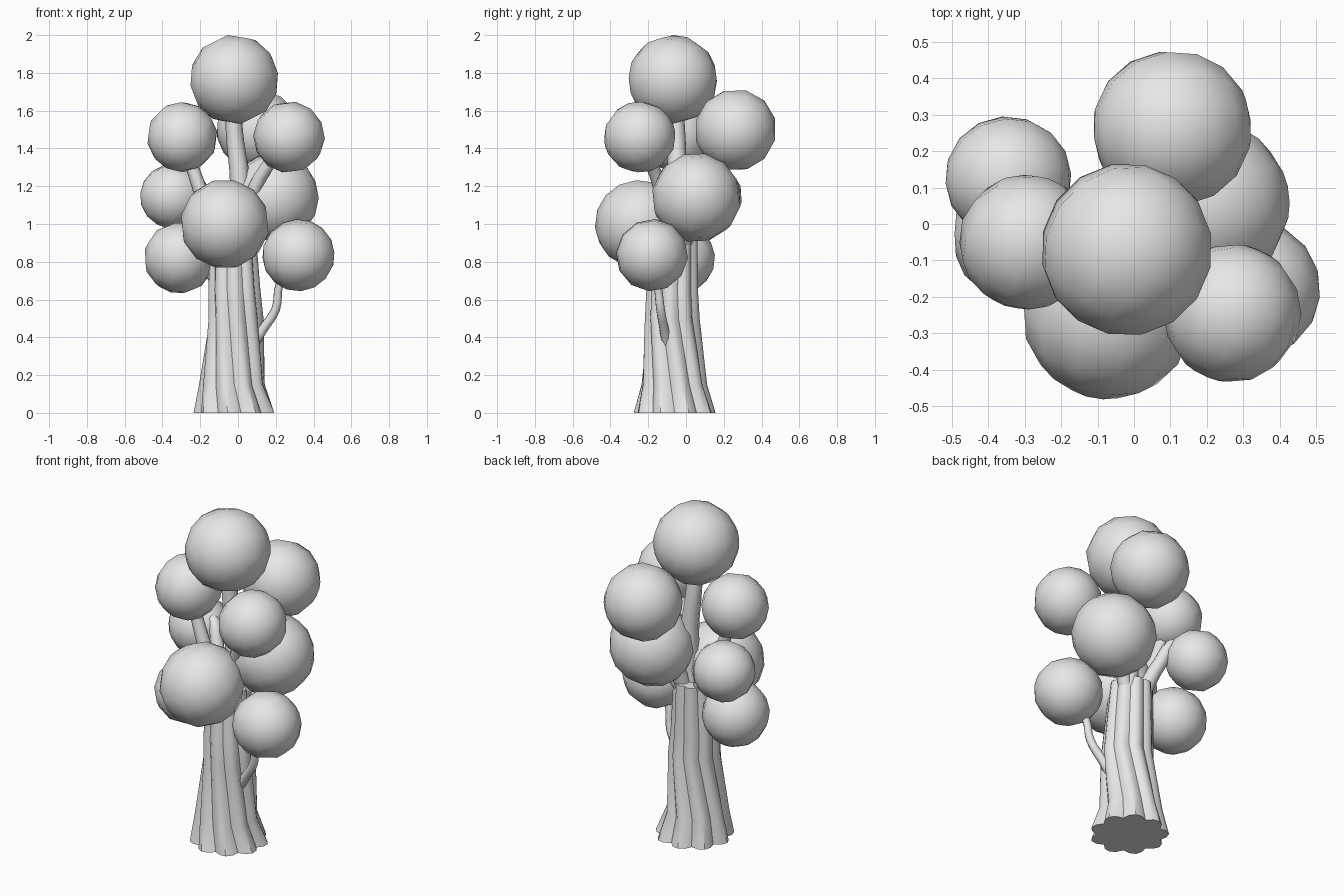
import bpy, bmesh, math, random
from mathutils import Euler, Matrix, Vector

random.seed(4)
cube = bpy.data.objects.get("Cube")
if cube:
    bpy.data.objects.remove(cube, do_unlink=True)

grey = bpy.data.materials.new("plain_grey")
grey.use_nodes = True
grey.diffuse_color = (0.8, 0.8, 0.8, 1)
grey.node_tree.nodes["Principled BSDF"].inputs["Base Color"].default_value = (0.8, 0.8, 0.8, 1)


def select_only(obj):
    bpy.ops.object.select_all(action='DESELECT')
    obj.select_set(True)
    bpy.context.view_layer.objects.active = obj


def mesh_object(name, bm, angle):
    mesh = bpy.data.meshes.new(name)
    bm.to_mesh(mesh)
    bm.free()
    mesh.materials.append(grey)
    obj = bpy.data.objects.new(name, mesh)
    bpy.context.collection.objects.link(obj)
    select_only(obj)
    bpy.ops.object.shade_smooth_by_angle(angle=math.radians(angle))
    return obj


def foliage(name, centre, radius):
    """Low-poly smooth ball, turned at random."""
    bm = bmesh.new()
    turn = Euler([random.uniform(0, math.tau) for _ in range(3)]).to_matrix().to_4x4()
    bmesh.ops.create_uvsphere(bm, u_segments=12, v_segments=8, radius=radius * 1.01,
                              matrix=Matrix.Translation(centre) @ turn)
    mesh_object(name, bm, 60)


def branch(name, points, thick, thin):
    """Tapered bent tube through the points."""
    curve = bpy.data.curves.new(name, 'CURVE')
    curve.dimensions = '3D'
    curve.bevel_depth = 1
    curve.bevel_resolution = 2
    curve.resolution_u = 4
    curve.use_fill_caps = True
    spline = curve.splines.new('BEZIER')
    spline.bezier_points.add(len(points) - 1)
    for i, (knot, p) in enumerate(zip(spline.bezier_points, points)):
        knot.co = p
        knot.handle_left_type = knot.handle_right_type = 'AUTO'
        knot.radius = thick + (thin - thick) * i / (len(points) - 1)
    curve.materials.append(grey)
    obj = bpy.data.objects.new(name, curve)
    bpy.context.collection.objects.link(obj)
    select_only(obj)
    bpy.ops.object.convert(target='MESH')
    bpy.ops.object.shade_smooth_by_angle(angle=math.radians(50))


# Fluted, flared and slightly twisted trunk: height, centre, radius, groove depth, twist
LOBES, STEPS = 9, 4
sections = [
    (0.0, -0.015, -0.06, 0.22, 0.18, 0),
    (0.15, -0.03, -0.065, 0.177, 0.16, -6),
    (0.5, -0.012, -0.07, 0.148, 0.14, -26),
    (0.65, -0.02, -0.07, 0.14, 0.13, -28),
    (0.94, -0.025, -0.055, 0.122, 0.12, -30),
]
bm = bmesh.new()
rings = []
count = LOBES * STEPS
for z, cx, cy, radius, groove, twist in sections:
    ring = []
    for i in range(count):
        a = math.tau * i / count
        r = radius * (1 - groove + groove * math.sin(math.pi * (i % STEPS) / STEPS))
        a += math.radians(twist)
        ring.append(bm.verts.new((cx + r * math.cos(a), cy + r * math.sin(a), z)))
    rings.append(ring)
for low, high in zip(rings, rings[1:]):
    for i in range(count):
        j = (i + 1) % count
        bm.faces.new((low[i], low[j], high[j], high[i]))
bm.faces.new(rings[0][::-1])
bm.faces.new(rings[-1])
mesh_object("trunk", bm, 40)

# Foliage balls
balls = {
    "top": ((-0.02, -0.07, 1.765), 0.235),
    "upper_right": ((-0.295, -0.05, 1.46), 0.185),
    "upper_left": ((0.27, -0.245, 1.46), 0.188),
    "upper_back": ((0.105, 0.262, 1.497), 0.217),
    "middle_left": ((0.19, 0.055, 1.14), 0.235),
    "middle_front": ((-0.07, -0.245, 1.0), 0.235),
    "middle_right": ((-0.345, 0.125, 1.145), 0.172),
    "lower_left": ((0.32, -0.18, 0.835), 0.19),
    "lower_right": ((-0.31, -0.035, 0.82), 0.187),
}
for name, (centre, radius) in balls.items():
    foliage(name + "_foliage", centre, radius)

# Branches: points on the way from the trunk to each ball, thickness at both ends
limbs = {
    "top": ([(0, -0.06, 0.85), (0.01, -0.05, 1.22), (-0.02, -0.05, 1.5)], 0.06, 0.038),
    "upper_right": ([(-0.06, -0.06, 0.85), (-0.17, -0.06, 1.1)], 0.05, 0.03),
    "upper_left": ([(0.03, -0.08, 0.9), (0.08, -0.13, 1.17)], 0.045, 0.03),
    "upper_back": ([(0.02, -0.02, 0.88), (0.07, 0.09, 1.2)], 0.05, 0.03),
    "middle_left": ([(0.02, -0.03, 0.85)], 0.045, 0.03),
    "middle_front": ([(-0.03, -0.1, 0.75)], 0.04, 0.03),
    "middle_right": ([(-0.06, -0.03, 0.85), (-0.16, 0.03, 1.1), (-0.24, 0.09, 1.23)], 0.045, 0.028),
    "lower_left": ([(0.08, -0.1, 0.36), (0.13, -0.115, 0.44), (0.2, -0.135, 0.55),
                    (0.22, -0.15, 0.68)], 0.028, 0.02),
    "lower_right": ([(-0.08, -0.06, 0.65), (-0.17, -0.05, 0.75)], 0.03, 0.02),
}
for name, (path, thick, thin) in limbs.items():
    branch(name + "_branch", path + [balls[name][0]], thick, thin)
